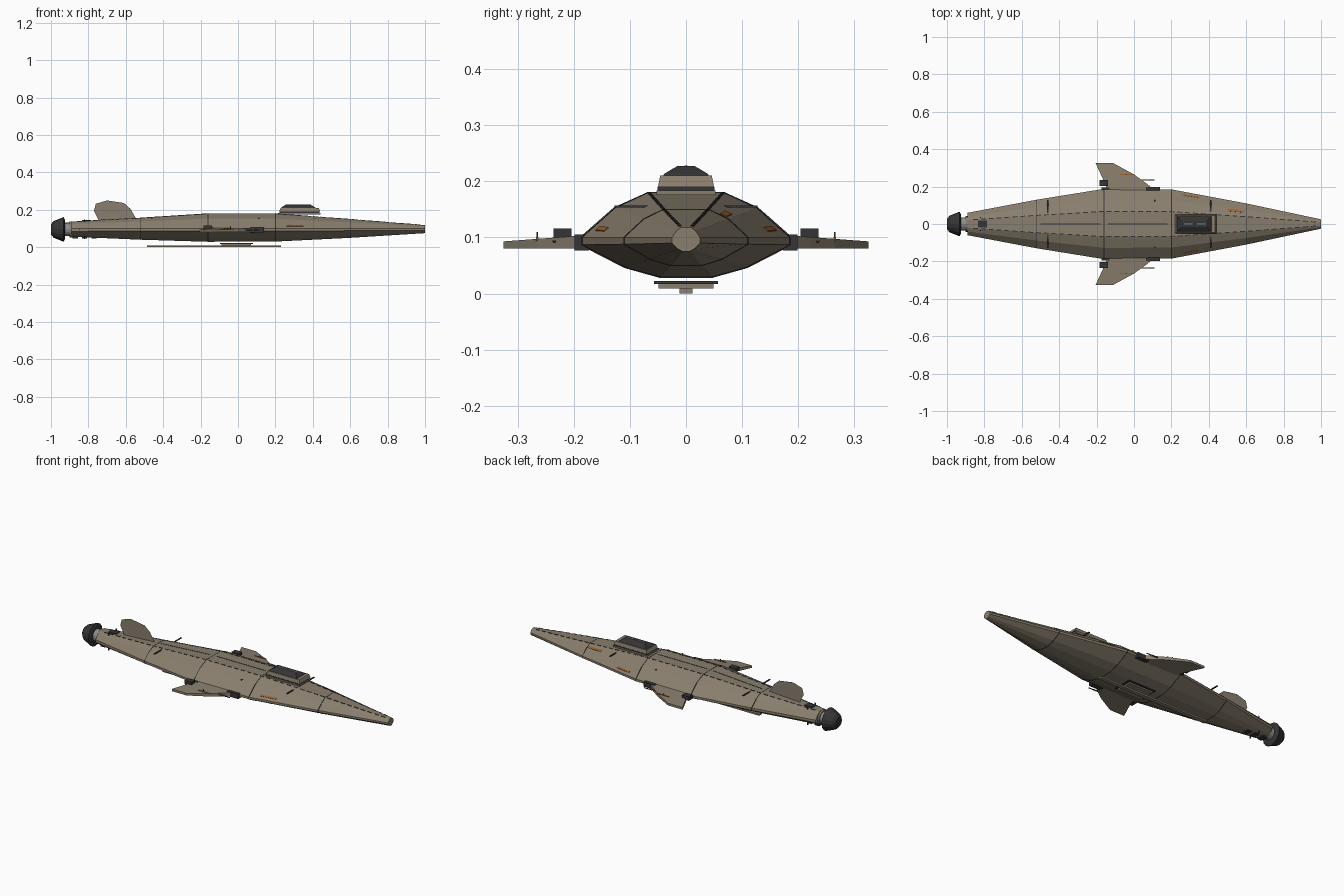
import bpy, bmesh, math

if "Cube" in bpy.data.objects:
    bpy.data.objects.remove(bpy.data.objects["Cube"])


def material(name, rgb):
    m = bpy.data.materials.new(name)
    m.diffuse_color = (*rgb, 1)
    m.use_nodes = True
    m.node_tree.nodes["Principled BSDF"].inputs["Base Color"].default_value = m.diffuse_color
    return m


HULL = material("taupe_hull", (0.25, 0.21, 0.155))
DARK = material("charcoal", (0.035, 0.035, 0.036))
GREY = material("bare_metal", (0.27, 0.27, 0.28))
ORANGE = material("rust_orange", (0.36, 0.12, 0.025))


def finish(name, bm, mat, recalc=True):
    if recalc:
        bmesh.ops.recalc_face_normals(bm, faces=bm.faces)
    me = bpy.data.meshes.new(name)
    bm.to_mesh(me)
    bm.free()
    me.materials.append(mat)
    ob = bpy.data.objects.new(name, me)
    bpy.context.collection.objects.link(ob)
    return ob


def loft(name, rings, mat):
    """Skin a list of equal-length point rings and cap both ends."""
    bm = bmesh.new()
    vs = [[bm.verts.new(p) for p in r] for r in rings]
    n = len(vs[0])
    for a, b in zip(vs, vs[1:]):
        for i in range(n):
            j = (i + 1) % n
            bm.faces.new((a[i], a[j], b[j], b[i]))
    bm.faces.new(vs[0])
    bm.faces.new(vs[-1])
    return finish(name, bm, mat)


def rect(x0, x1, y0, y1, z):
    return [(x0, y0, z), (x1, y0, z), (x1, y1, z), (x0, y1, z)]


def box(name, x0, x1, y0, y1, z0, z1, mat):
    return loft(name, [rect(x0, x1, y0, y1, z0), rect(x0, x1, y0, y1, z1)], mat)


def lathe(name, profile, mat, n=16, zc=0.095):
    return loft(name, [[(x, r * math.cos(2 * math.pi * i / n), zc + r * math.sin(2 * math.pi * i / n))
                        for i in range(n)] for x, r in profile], mat)


# Hull: x, half width, top z, upper side z, lower side z, bottom z
STATIONS = [(-0.89, .060, .137, .100, .085, .056), (-0.52, .130, .157, .100, .086, .040),
            (-0.16, .188, .180, .100, .087, .029), (0.20, .185, .180, .100, .087, .030),
            (0.60, .110, .150, .100, .088, .050), (1.00, .025, .118, .100, .090, .075)]


def half_section(x):
    for a, b in zip(STATIONS, STATIONS[1:]):
        if x <= b[0]:
            t = (x - a[0]) / (b[0] - a[0])
            _, w, zt, zs, zl, zb = [p + (q - p) * t for p, q in zip(a, b)]
            break
    return [(.36 * w, zt), (.68 * w, zs + .66 * (zt - zs)), (w, zs),
            (w, zl), (.58 * w, zl + .70 * (zb - zl)), (.25 * w, zb)]


def hull_ring(x, grow=0.0):
    h = [(y + grow, z + (grow if z > .095 else -grow)) for y, z in half_section(x)]
    return [(x, y, z) for y, z in h] + [(x, -y, z) for y, z in reversed(h)]


loft("hull", [hull_ring(s[0]) for s in STATIONS], HULL)

# Thin seam bands around the hull
for x in (-0.52, -0.16, 0.20, 0.60):
    loft("hull_seam", [hull_ring(x - .002, .0008), hull_ring(x + .002, .0008)], DARK)

# Dashed seams along the upper ridges and the spine
for k in range(44):
    x0 = -0.86 + k * 0.042
    x1 = x0 + 0.026
    for s in (-1, 1):
        rings = []
        for x in (x0, x1):
            y, z = half_section(x)[0]
            rings.append([(x, s * (y - .003), z - .001), (x, s * (y - .003), z + .0012),
                          (x, s * (y + .002), z + .0008), (x, s * (y + .002), z - .002)])
        loft("ridge_seam", rings, DARK)
for x0, x1 in ((-.50, -.18), (-.14, .18)):
    rings = []
    for x in (x0, x1):
        z = half_section(x)[0][1]
        rings.append([(x, -.003, z - .001), (x, -.003, z + .001), (x, .003, z + .001), (x, .003, z - .001)])
    loft("spine_seam", rings, DARK)

# Cross bars protruding through the upper flanks
for x in (-0.46, 0.11, 0.41):
    box("cross_bar", x - .004, x + .004, -.127, .127, .153, .157, DARK)

# Pump jet, shaft and collars
lathe("nozzle", [(-1.0, .028), (-.985, .045), (-.932, .066), (-.925, .050)], DARK)
lathe("shaft", [(-.93, .036), (-.90, .036)], GREY)
lathe("shaft_collar", [(-.908, .030), (-.893, .030)], DARK)
lathe("tail_ring", [(-.900, .042), (-.885, .042)], HULL)

# Tail equipment boxes and control posts
box("tail_top_box", -.835, -.785, -.018, .018, .130, .146, DARK)
for x in (-.87, -.82, -.77):
    box("tail_lower_box", x - .014, x + .014, -.02, .02, .047, .064, DARK)
for s in (-1, 1):
    box("tail_post", -.823, -.817, s * .035 - .002, s * .035 + .002, .045, .148, DARK)
    box("tail_side_box", -.85, -.80, s * .062 - .006, s * .062 + .006, .088, .100, DARK)

# Upright tail fin: a single sheet
bm = bmesh.new()
bm.faces.new([bm.verts.new((x, 0, z)) for x, z in
              ((-.74, .135), (-.77, .195), (-.76, .232), (-.70, .25), (-.61, .236), (-.575, .205), (-.54, .145))])
finish("tail_fin", bm, HULL, False)

# Sail: base plate, dark band, body, chamfered top, roof hatches
box("sail_base", .215, .44, -.053, .053, .176, .184, HULL)
box("sail_band", .222, .435, -.051, .051, .184, .190, DARK)
loft("sail_body", [rect(.220, .440, -.050, .050, .190), rect(.228, .432, -.046, .046, .210)], HULL)
loft("sail_roof", [rect(.230, .415, -.042, .042, .209), rect(.234, .410, -.038, .038, .214),
                   rect(.255, .390, -.016, .016, .227)], DARK)
for x in (.29, .36):
    box("roof_slot", x - .022, x + .022, -.003, .003, .2265, .228, GREY)

# Wings, pods and wing details, both sides
OUTLINE = [(.12, .165), (.10, .190), (.06, .222), (0, .265), (-.11, .325), (-.205, .325), (-.15, .205), (-.14, .165)]


def wing_top(y):
    return .105 - (y - .165) * .075


for s in (-1, 1):
    loft("wing", [[(x, s * y, .080) for x, y in OUTLINE], [(x, s * y, wing_top(y)) for x, y in OUTLINE]], HULL)
    box("wing_pod", -.185, -.138, s * .22 - .016, s * .22 + .016, .093, .116, DARK)
    box("root_pod", .065, .14, s * .186 - .013, s * .186 + .013, .077, .105, DARK)
    box("rear_root_pod", -.175, -.13, s * .186 - .010, s * .186 + .010, .085, .104, DARK)
    box("wing_rod", .025, .11, s * .235 - .002, s * .235 + .002, .090, .094, DARK)
    box("wing_rod_stripe", .03, .08, s * .235 - .003, s * .235 + .003, .092, .0955, ORANGE)
    box("wing_stripe", -.075, .0, s * .265 - .002, s * .265 + .002, .094, .101, ORANGE)
    box("wing_post", -.042, -.038, s * .265 - .001, s * .265 + .001, .095, .110, DARK)
    # Orange mark on each flank
    rings = []
    for x in (.26, .35):
        (y0, z0), (y1, z1) = half_section(x)[1:3]
        pts = [(y0 + (y1 - y0) * t, z0 + (z1 - z0) * t) for t in (.62, .76)]
        (a, b), (c, d) = pts
        rings.append([(x, s * a, b - .002), (x, s * (a + .001), b + .0015),
                      (x, s * (c + .001), d + .0015), (x, s * c, d - .002)])
    loft("flank_stripe", rings, ORANGE)

# Single orange mark on the forward left shoulder
rings = []
for x in (.50, .59):
    (y0, z0), (y1, z1) = half_section(x)[0:2]
    pts = [(y0 + (y1 - y0) * t, z0 + (z1 - z0) * t) for t in (.55, .85)]
    (a, b), (c, d) = pts
    rings.append([(x, a, b - .002), (x, a + .001, b + .0015), (x, c + .001, d + .0015), (x, c, d - .002)])
loft("shoulder_stripe", rings, ORANGE)

# Belly hatch and long keel strip
box("hatch_rim", -.097, .08, -.057, .057, .017, .022, DARK)
box("hatch_panel", -.087, .07, -.049, .049, .009, .017, HULL)
box("keel_strip", -.487, .23, -.012, .012, 0, .009, HULL)
